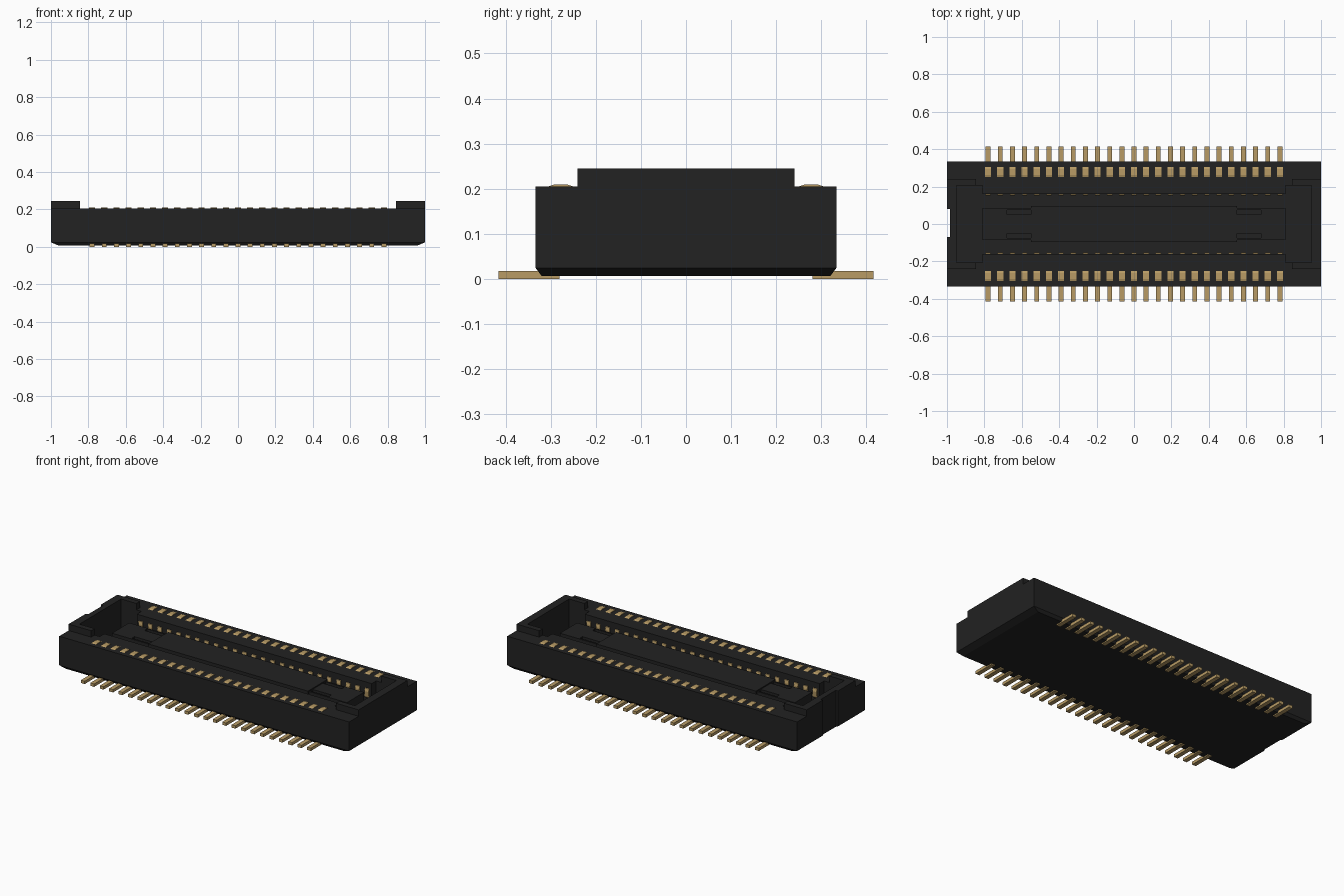
import bpy, bmesh

cube = bpy.data.objects.get("Cube")
if cube:
    bpy.data.objects.remove(cube, do_unlink=True)


def material(name, rgb, rough):
    m = bpy.data.materials.new(name)
    m.use_nodes = True
    m.diffuse_color = (*rgb, 1)
    bsdf = m.node_tree.nodes["Principled BSDF"]
    bsdf.inputs["Base Color"].default_value = (*rgb, 1)
    bsdf.inputs["Roughness"].default_value = rough
    return m


BLACK = material("black plastic", (0.016, 0.016, 0.016), 0.6)
GOLD = material("gold contact", (0.48, 0.33, 0.13), 0.5)


def finish(name, bm, mat):
    bmesh.ops.recalc_face_normals(bm, faces=bm.faces)
    me = bpy.data.meshes.new(name)
    bm.to_mesh(me)
    bm.free()
    me.materials.append(mat)
    ob = bpy.data.objects.new(name, me)
    bpy.context.collection.objects.link(ob)
    return ob


def add_box(bm, x, y, z):
    """Box between the (low, high) pairs x, y and z."""
    v = [bm.verts.new((a, b, c)) for c in z for a, b in
         ((x[0], y[0]), (x[1], y[0]), (x[1], y[1]), (x[0], y[1]))]
    bm.faces.new(v[:4])
    bm.faces.new(v[4:])
    for i in range(4):
        j = (i + 1) % 4
        bm.faces.new((v[i], v[j], v[j + 4], v[i + 4]))


def add_profile(bm, points, x, width):
    """Extrude a (y, z) outline across the width around x."""
    a, b = [[bm.verts.new((x + s * width / 2, y, z)) for y, z in points]
            for s in (-1, 1)]
    bm.faces.new(a)
    bm.faces.new(b)
    for i in range(len(points)):
        j = (i + 1) % len(points)
        bm.faces.new((a[i], a[j], b[j], b[i]))


def boxes(name, spans):
    bm = bmesh.new()
    for span in spans:
        add_box(bm, *span)
    return finish(name, bm, BLACK)


def combine(target, tool, operation):
    mod = target.modifiers.new(operation, 'BOOLEAN')
    mod.operation, mod.object, mod.solver = operation, tool, 'EXACT'
    bpy.context.view_layer.objects.active = target
    bpy.ops.object.modifier_apply(modifier=mod.name)
    bpy.data.objects.remove(tool, do_unlink=True)


# Housing with a chamfered underside
FLOOR, RIM, TOP = 0.05, 0.205, 0.245
bm = bmesh.new()
rings = [[bm.verts.new((sx * w, sy * d, z))
          for sx, sy in ((-1, -1), (1, -1), (1, 1), (-1, 1))]
         for w, d, z in ((0.96, 0.32, 0.007), (1, 0.333, 0.024), (1, 0.333, RIM))]
bm.faces.new(rings[0])
bm.faces.new(rings[-1])
for lo, hi in zip(rings, rings[1:]):
    for i in range(4):
        j = (i + 1) % 4
        bm.faces.new((lo[i], lo[j], hi[j], hi[i]))
housing = finish("housing", bm, BLACK)

# Raised guide blocks at both ends
for end in (-1, 1):
    x = sorted((end * 0.845, end))
    combine(housing, boxes("end_block", [(x, (-0.24, 0.24), (0.1, TOP))]), 'UNION')

# Mating slot, wider end pockets and the key notch
combine(housing, boxes("slot", [((-0.9, 0.9), (-0.16, 0.16), (FLOOR, 0.4))]), 'DIFFERENCE')
for end in (-1, 1):
    x = sorted((end * 0.81, end * 0.95))
    combine(housing, boxes("pocket", [(x, (-0.205, 0.205), (FLOOR, 0.4))]), 'DIFFERENCE')
combine(housing, boxes("notch", [((-1.1, -0.985), (-0.07, 0.08), (-0.1, 0.4))]), 'DIFFERENCE')

# Centre tongue with a wider middle and notched shoulders
tongue = boxes("centre_tongue", [((-0.81, 0.81), (-0.085, 0.085), (FLOOR, 0.18))])
combine(tongue, boxes("middle", [((-0.55, 0.55), (-0.097, 0.097), (FLOOR, 0.187))]), 'UNION')
for end in (-1, 1):
    for side in (-1, 1):
        x = sorted((end * 0.551, end * 0.68))
        y = sorted((side * 0.05, side * 0.075))
        combine(tongue, boxes("shoulder", [(x, y, (0.14, 0.4))]), 'DIFFERENCE')

# Contact rows: solder leads, rim pads and inner wall contacts
COUNT, PITCH = 25, 0.065
outlines = {
    "solder_leads": (0.026, [(0.28, 0), (0.415, 0), (0.415, 0.018), (0.28, 0.018)]),
    "rim_contacts": (0.033, [(0.25, 0.19), (0.25, 0.205), (0.262, 0.209),
                             (0.294, 0.209), (0.306, 0.205), (0.306, 0.19)]),
    "inner_contacts": (0.028, [(0.17, 0.1), (0.155, 0.115), (0.152, 0.15),
                               (0.156, 0.168), (0.17, 0.172)]),
}
for name, (width, points) in outlines.items():
    for side, label in ((-1, "front"), (1, "back")):
        bm = bmesh.new()
        for i in range(COUNT):
            x = (i - (COUNT - 1) / 2) * PITCH
            add_profile(bm, [(side * y, z) for y, z in points], x, width)
        finish(label + "_" + name, bm, GOLD)
